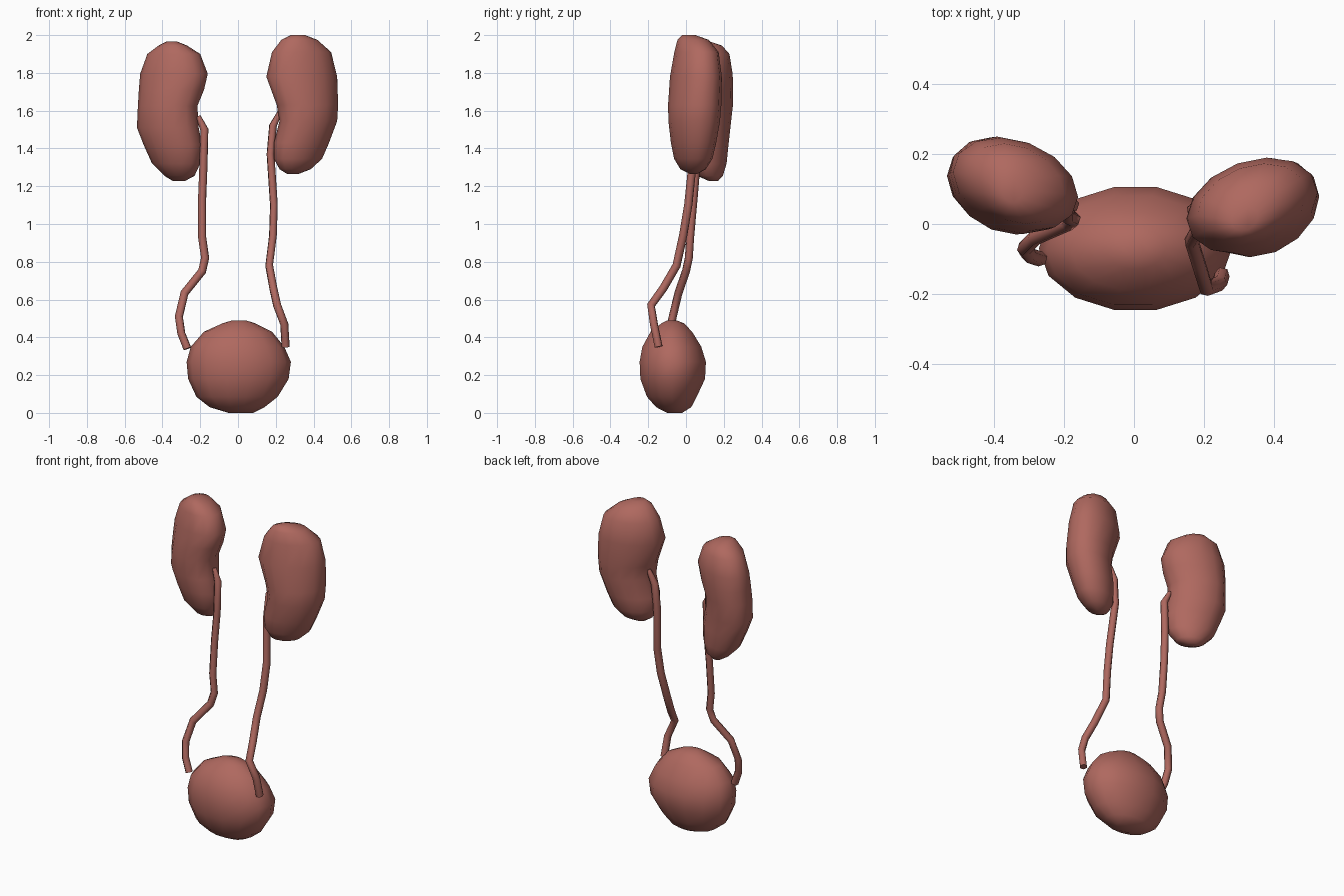
import bpy, bmesh, math

mat = bpy.data.materials.new("organ_red")
mat.diffuse_color = (0.43, 0.14, 0.115, 1)


def loft(name, rings, slope=0.0, n=14):
    """Stack elliptical rings (z, x0, x1, y0, y1), sheared in plan by slope."""
    bm = bmesh.new()
    loops = []
    for z, x0, x1, y0, y1 in rings:
        cx, cy, a, h = (x0 + x1) / 2, (y0 + y1) / 2, (x1 - x0) / 2, (y1 - y0) / 2
        b = math.sqrt(max(h * h - (slope * a) ** 2, (0.6 * h) ** 2))
        ring = []
        for i in range(n):
            t = 2 * math.pi * i / n
            dx = a * math.cos(t)
            ring.append(bm.verts.new((cx + dx, cy + b * math.sin(t) + slope * dx, z)))
        loops.append(ring)
    for lo, hi in zip(loops, loops[1:]):
        for i in range(n):
            j = (i + 1) % n
            bm.faces.new((lo[i], lo[j], hi[j], hi[i]))
    bm.faces.new(loops[0][::-1])
    bm.faces.new(loops[-1])
    bmesh.ops.recalc_face_normals(bm, faces=bm.faces)
    for f in bm.faces:
        f.smooth = True
    me = bpy.data.meshes.new(name)
    bm.to_mesh(me)
    bm.free()
    me.materials.append(mat)
    ob = bpy.data.objects.new(name, me)
    bpy.context.collection.objects.link(ob)


def tube(name, pts, r=0.022):
    """Thin low-sided tube along a path, pinched at its upper end."""
    cu = bpy.data.curves.new(name, 'CURVE')
    cu.dimensions = '3D'
    cu.bevel_depth = r
    cu.bevel_resolution = 1
    cu.use_fill_caps = True
    sp = cu.splines.new('POLY')
    sp.points.add(len(pts) - 1)
    for i, p in enumerate(pts):
        sp.points[i].co = (*p, 1)
        sp.points[i].radius = 0.6 if i == 0 else 1
    sp.use_smooth = True
    cu.materials.append(mat)
    ob = bpy.data.objects.new(name, cu)
    bpy.context.collection.objects.link(ob)
    bpy.context.view_layer.objects.active = ob
    ob.select_set(True)
    bpy.ops.object.convert(target='MESH')
    ob.select_set(False)


# bladder
loft("bladder", [
    (0.0, -0.05, 0.08, -0.10, -0.02), (0.03, -0.15, 0.14, -0.16, 0.03),
    (0.085, -0.22, 0.21, -0.21, 0.06), (0.18, -0.264, 0.268, -0.246, 0.105),
    (0.27, -0.272, 0.28, -0.25, 0.11), (0.35, -0.25, 0.245, -0.235, 0.085),
    (0.43, -0.18, 0.18, -0.19, 0.035), (0.475, -0.08, 0.09, -0.13, -0.01),
    (0.49, -0.03, 0.04, -0.10, -0.05)])

# kidney at +x, bean outline facing the middle
loft("kidney_right", [
    (1.265, 0.26, 0.32, 0.02, 0.06), (1.29, 0.22, 0.385, -0.03, 0.105),
    (1.345, 0.19, 0.445, -0.063, 0.14), (1.43, 0.19, 0.482, -0.08, 0.16),
    (1.545, 0.22, 0.525, -0.093, 0.18), (1.63, 0.205, 0.53, -0.095, 0.187),
    (1.78, 0.15, 0.525, -0.085, 0.19), (1.91, 0.18, 0.493, -0.062, 0.173),
    (1.975, 0.23, 0.42, -0.045, 0.12), (2.0, 0.28, 0.355, -0.02, 0.05)], 0.2)

# kidney at -x, a little lower and further back
loft("kidney_left", [
    (1.228, -0.345, -0.28, 0.12, 0.17), (1.255, -0.39, -0.23, 0.06, 0.195),
    (1.32, -0.455, -0.2, 0.01, 0.215), (1.42, -0.5, -0.19, -0.015, 0.225),
    (1.51, -0.535, -0.208, -0.025, 0.235), (1.625, -0.53, -0.215, -0.03, 0.248),
    (1.71, -0.525, -0.18, -0.028, 0.25), (1.795, -0.518, -0.16, -0.02, 0.247),
    (1.9, -0.48, -0.2, 0.0, 0.23), (1.945, -0.42, -0.27, 0.025, 0.19),
    (1.965, -0.38, -0.32, 0.06, 0.13)], -0.2)

# ureters from kidney notch to bladder side
tube("ureter_right", [
    (0.225, 0.05, 1.6), (0.185, 0.045, 1.52), (0.172, 0.04, 1.37), (0.19, 0.012, 1.1),
    (0.185, -0.015, 0.94), (0.165, -0.05, 0.78), (0.187, -0.12, 0.66),
    (0.207, -0.185, 0.57), (0.245, -0.17, 0.47), (0.252, -0.145, 0.35)])
tube("ureter_left", [
    (-0.21, 0.065, 1.57), (-0.178, 0.055, 1.5), (-0.183, 0.055, 1.31), (-0.19, 0.04, 1.13),
    (-0.19, 0.022, 0.93), (-0.174, 0.015, 0.82), (-0.19, 0.0, 0.75),
    (-0.283, -0.04, 0.635), (-0.313, -0.07, 0.51), (-0.3, -0.09, 0.42),
    (-0.268, -0.1, 0.34)])
